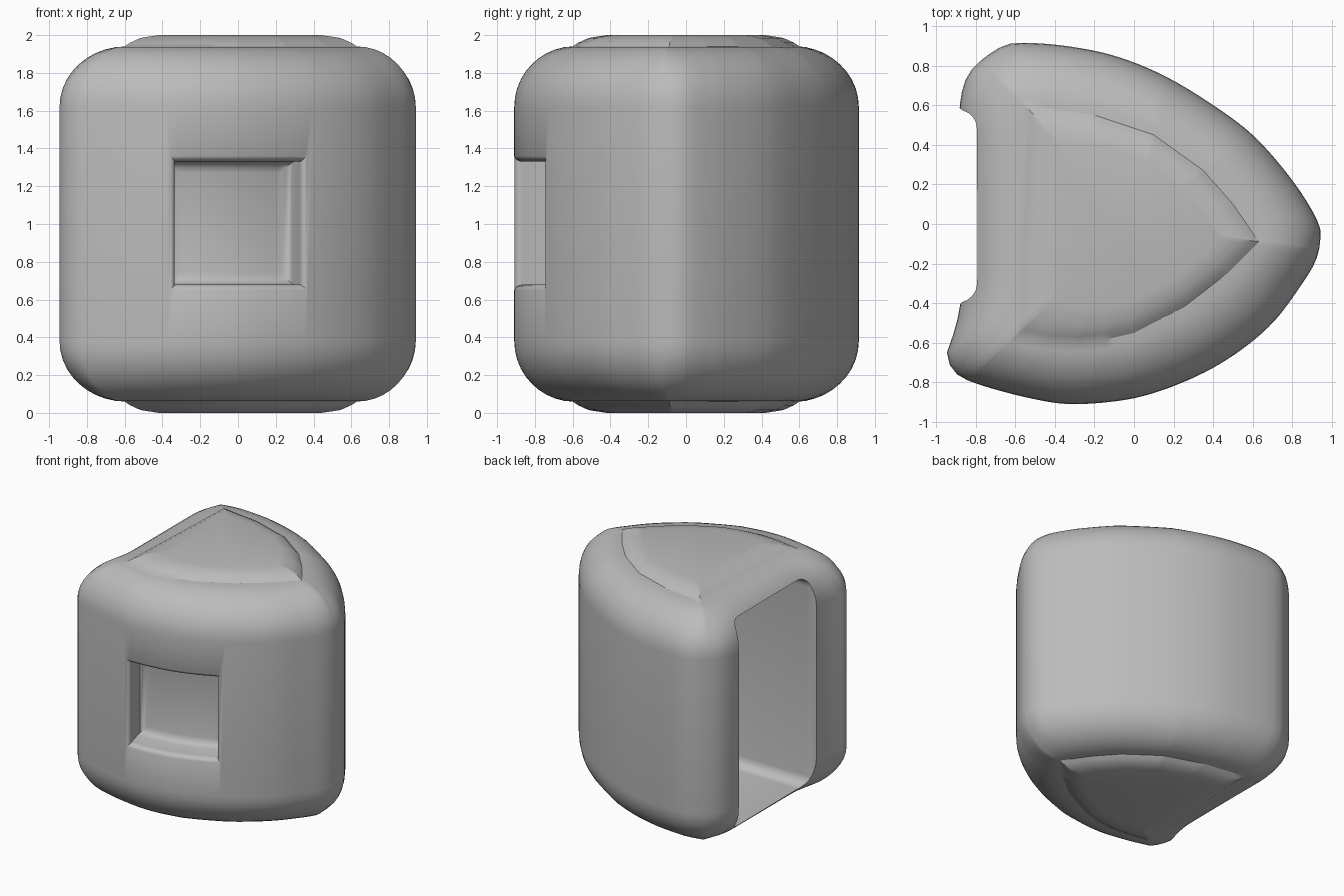
import bpy, bmesh, math
from mathutils import Vector

cube = bpy.data.objects.get("Cube")
if cube:
    bpy.data.objects.remove(cube, do_unlink=True)

grey = bpy.data.materials.new("plain_grey")
grey.use_nodes = True
GREY = (0.5, 0.5, 0.5, 1)
grey.diffuse_color = GREY
grey.node_tree.nodes["Principled BSDF"].inputs["Base Color"].default_value = GREY


def smooth_loop(points, steps=4):
    """Closed smooth curve through the points."""
    pts = [Vector(p) for p in points]
    out = []
    for i, b in enumerate(pts):
        a, c, d = pts[i - 1], pts[(i + 1) % len(pts)], pts[(i + 2) % len(pts)]
        for k in range(steps):
            t = k / steps
            out.append(b + (c - a) * (t / 2) + (2 * a - 5 * b + 4 * c - d) * (t * t / 2)
                       + (3 * b - a - 3 * c + d) * (t ** 3 / 2))
    return out


# Plan outlines of the shell and of the raised roof panel
SHELL = smooth_loop([
    (.942, -.06), (.92, .03), (.8, .22), (.61, .44), (.4, .6), (.15, .75), (-.1, .85),
    (-.35, .9), (-.58, .915), (-.68, .89), (-.79, .81), (-.85, .73), (-.88, .6),
    (-.88, .45), (-.87, -.25), (-.88, -.42), (-.91, -.55), (-.945, -.65), (-.92, -.73),
    (-.86, -.78), (-.72, -.83), (-.5, -.885), (-.3, -.91), (0, -.88), (.27, -.79),
    (.5, -.665), (.7, -.5), (.85, -.3), (.92, -.18)])
PANEL = [Vector(p) for p in (
    (.63, -.09), (.5, .1), (.35, .27), (.1, .45), (-.2, .55), (-.55, .6), (-.6, -.56),
    (-.45, -.59), (-.3, -.6), (-.15, -.585), (0, -.55), (.25, -.42), (.47, -.25))]


def cast(poly, start, d):
    """Distance from a point inside the outline to it in one direction."""
    best = 0
    for a, b in zip(poly, poly[1:] + poly[:1]):
        e = b - a
        den = d.cross(e)
        if abs(den) > 1e-9:
            t, u = (a - start).cross(e) / den, (a - start).cross(d) / den
            if t > 0 and -1e-6 <= u <= 1 + 1e-6:
                best = max(best, t)
    return best


def loft(name, rings, strip_caps=False):
    """Closed solid through rings of equal point count."""
    bm = bmesh.new()
    rows = [[bm.verts.new(p) for p in ring] for ring in rings]
    n = len(rows[0])
    for a, b in zip(rows, rows[1:]):
        for i in range(n):
            j = (i + 1) % n
            bm.faces.new((a[i], a[j], b[j], b[i]))
    for row in (rows[0], rows[-1]):
        if strip_caps:
            for i in range(n // 2 - 1):
                bm.faces.new((row[i], row[i + 1], row[n - 2 - i], row[n - 1 - i]))
        else:
            bm.faces.new(row)
    bmesh.ops.recalc_face_normals(bm, faces=bm.faces)
    mesh = bpy.data.meshes.new(name)
    bm.to_mesh(mesh)
    bm.free()
    mesh.materials.append(grey)
    obj = bpy.data.objects.new(name, mesh)
    bpy.context.collection.objects.link(obj)
    return obj


# Rounded shell with a shallow raised panel on the roof and underneath
STEPS = 120
angles = [math.tau * (i + .5) / STEPS for i in range(STEPS)]
angles += [math.atan2(p.y, p.x) % math.tau for p in PANEL]
angles.sort()
rays = [Vector((math.cos(a), math.sin(a))) for a in angles]
centre = Vector((0, 0))
outer = [cast(SHELL, centre, d) for d in rays]
inner = [cast(PANEL, centre, d) for d in rays]


def ring(radii, z):
    return [(r * d.x, r * d.y, z) for r, d in zip(radii, rays)]


upper = [ring([r * s for r in inner], z) for s, z in ((.7, 2), (.86, 1.985), (.95, 1.96))]
for k in range(10, -1, -1):
    t = math.pi / 2 * k / 10
    blend = [p + (q - p) * math.cos(t) for p, q in zip(inner, outer)]
    upper.append(ring(blend, 1.62 + .32 * math.sin(t)))
lower = [[(x, y, 2 - z) for x, y, z in row] for row in reversed(upper)]
shell = loft("shell", upper + lower)


# Wide doorway leading into a straight chamber with rounded corners
def doorway_ring(x, grow):
    points = []
    fillet = .08
    for quarter in range(4):
        sy = 1 if quarter in (0, 3) else -1
        sz = 1 if quarter < 2 else -1
        for k in range(6):
            a = math.pi / 2 * (quarter + k / 5)
            points.append((x, .09 + sy * (.47 + grow - fillet) + fillet * math.cos(a),
                           1 + sz * (.84 + grow - fillet) + fillet * math.sin(a)))
    return points


doorway_profile = [(-1.2, .3), (-.9, .055), (-.885, .03), (-.865, .013), (-.84, .003),
                   (-.8, 0), (.1, 0), (.13, -.01), (.15, -.04)]
room_cutter = loft("room_cutter", [doorway_ring(*p) for p in doorway_profile])

# Square window niche that follows the curved front wall
along, inward = Vector((.967, .255)), Vector((-.255, .967))
middle = Vector((-.13, -.32))
COLUMNS = [-1 + i / 8 for i in range(17)]


def niche_ring(depth, grow):
    points = []
    for side in (1, -1):
        for c in COLUMNS[::side]:
            base = middle + along * c * (.34 + grow)
            p = base + inward * (depth - cast(SHELL, base, -inward))
            points.append((p.x, p.y, 1.005 + side * (.325 + grow)))
    return points


ROUND = .045
niche_profile = [(-.03, ROUND + .06)]
for k in range(6):
    t = math.pi / 2 * k / 5
    niche_profile.append((ROUND * (1 - math.cos(t)) - .003, ROUND * (1 - math.sin(t))))
niche_profile += [(.17, 0), (.195, -.01), (.212, -.03), (.22, -.06)]
niche_cutter = loft("niche_cutter", [niche_ring(*p) for p in niche_profile], True)

# Cut the openings
bpy.context.view_layer.objects.active = shell
for cutter in (room_cutter, niche_cutter):
    cutter.hide_render = True
    mod = shell.modifiers.new("cut", "BOOLEAN")
    mod.operation = "DIFFERENCE"
    mod.solver = "EXACT"
    mod.object = cutter
    bpy.ops.object.modifier_apply(modifier=mod.name)
    bpy.data.objects.remove(cutter, do_unlink=True)

# Smooth surfaces, sharp edges kept
bpy.ops.object.select_all(action="DESELECT")
shell.select_set(True)
bpy.ops.object.shade_smooth_by_angle(angle=math.radians(32))
